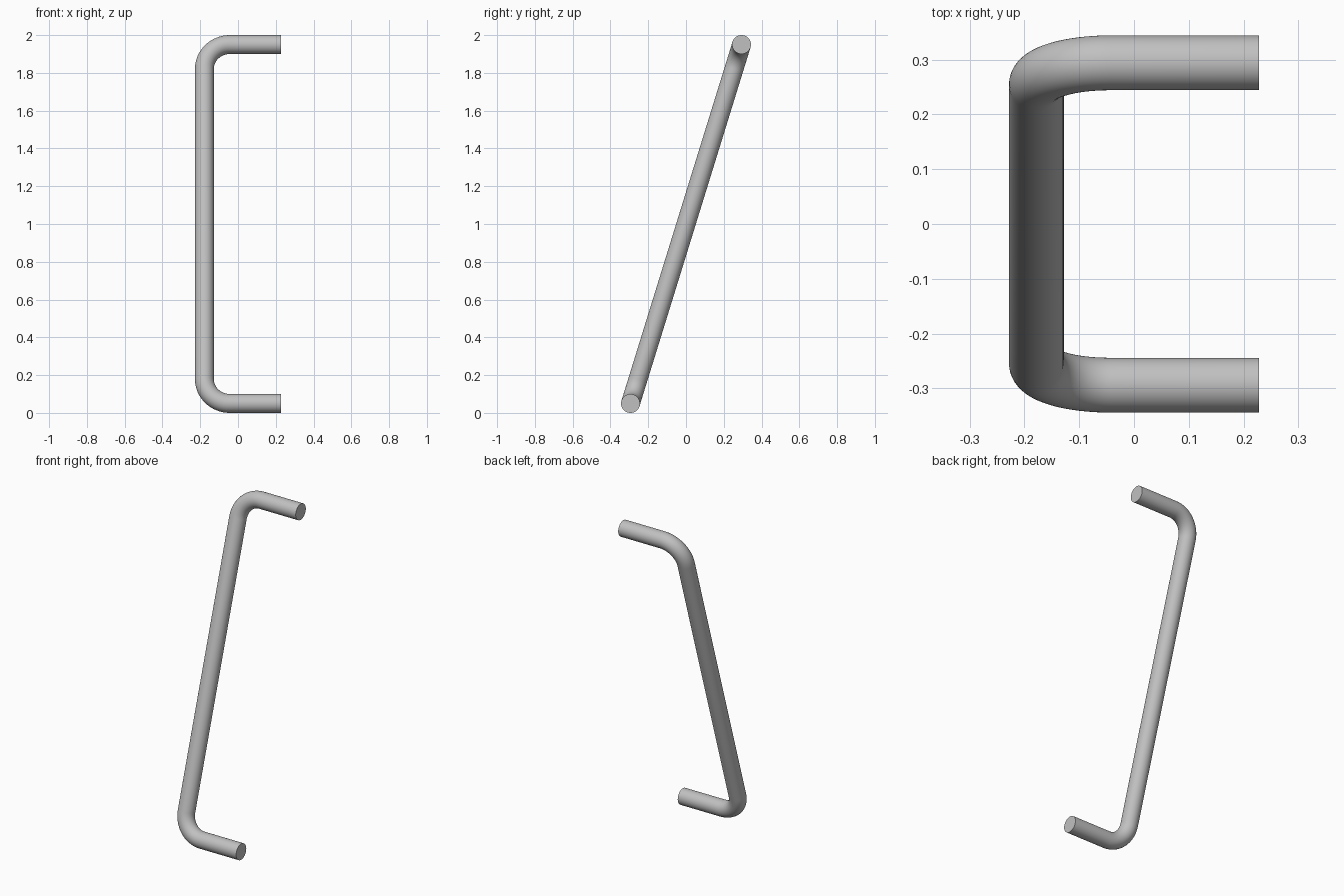
import bpy, bmesh, math
from mathutils import Vector

cube = bpy.data.objects.get("Cube")
if cube:
    bpy.data.objects.remove(cube, do_unlink=True)

TUBE_R, BEND_R = 0.05, 0.135
SIDES, BEND_STEPS = 48, 16
TIP_X, BAR_X = 0.228, -0.178

steel = bpy.data.materials.new("brushed_grey")
steel.use_nodes = True
grey = (0.53, 0.53, 0.53, 1)
steel.diffuse_color = grey
steel.node_tree.nodes["Principled BSDF"].inputs["Base Color"].default_value = grey

# The handle lies in a plane spanned by x and the leaning bar direction
half_bar = Vector((0, 0.294, 0.95))
across = Vector((1, 0, 0))
along = half_bar.normalized()
normal = across.cross(along)
half = half_bar.length
middle = Vector((0, 0, 1))

# Upper half of the centre line: (x, distance along bar, tangent angle)
upper = [(TIP_X, half, math.pi)]
for i in range(BEND_STEPS + 1):
    a = math.pi / 2 * (1 + i / BEND_STEPS)
    upper.append((BAR_X + BEND_R + BEND_R * math.cos(a),
                  half - BEND_R + BEND_R * math.sin(a), a + math.pi / 2))
# Mirror it for the lower half
lower = [(x, -d, 3 * math.pi - a) for x, d, a in reversed(upper)]

# Sweep a circle along the centre line
bm = bmesh.new()
rings = []
for x, d, a in upper + lower:
    centre = middle + across * x + along * d
    side = across * -math.sin(a) + along * math.cos(a)
    ring = []
    for k in range(SIDES):
        t = 2 * math.pi * k / SIDES
        ring.append(bm.verts.new(centre + TUBE_R * (side * math.cos(t) + normal * math.sin(t))))
    rings.append(ring)
for r0, r1 in zip(rings, rings[1:]):
    for k in range(SIDES):
        n = (k + 1) % SIDES
        bm.faces.new((r0[k], r0[n], r1[n], r1[k]))
# Flat end caps
bm.faces.new(rings[0])
bm.faces.new(rings[-1])
bmesh.ops.recalc_face_normals(bm, faces=bm.faces)

mesh = bpy.data.meshes.new("pull_handle")
bm.to_mesh(mesh)
bm.free()
mesh.materials.append(steel)
handle = bpy.data.objects.new("pull_handle", mesh)
bpy.context.collection.objects.link(handle)
bpy.context.view_layer.objects.active = handle
handle.select_set(True)
bpy.ops.object.shade_smooth_by_angle(angle=math.radians(40))
